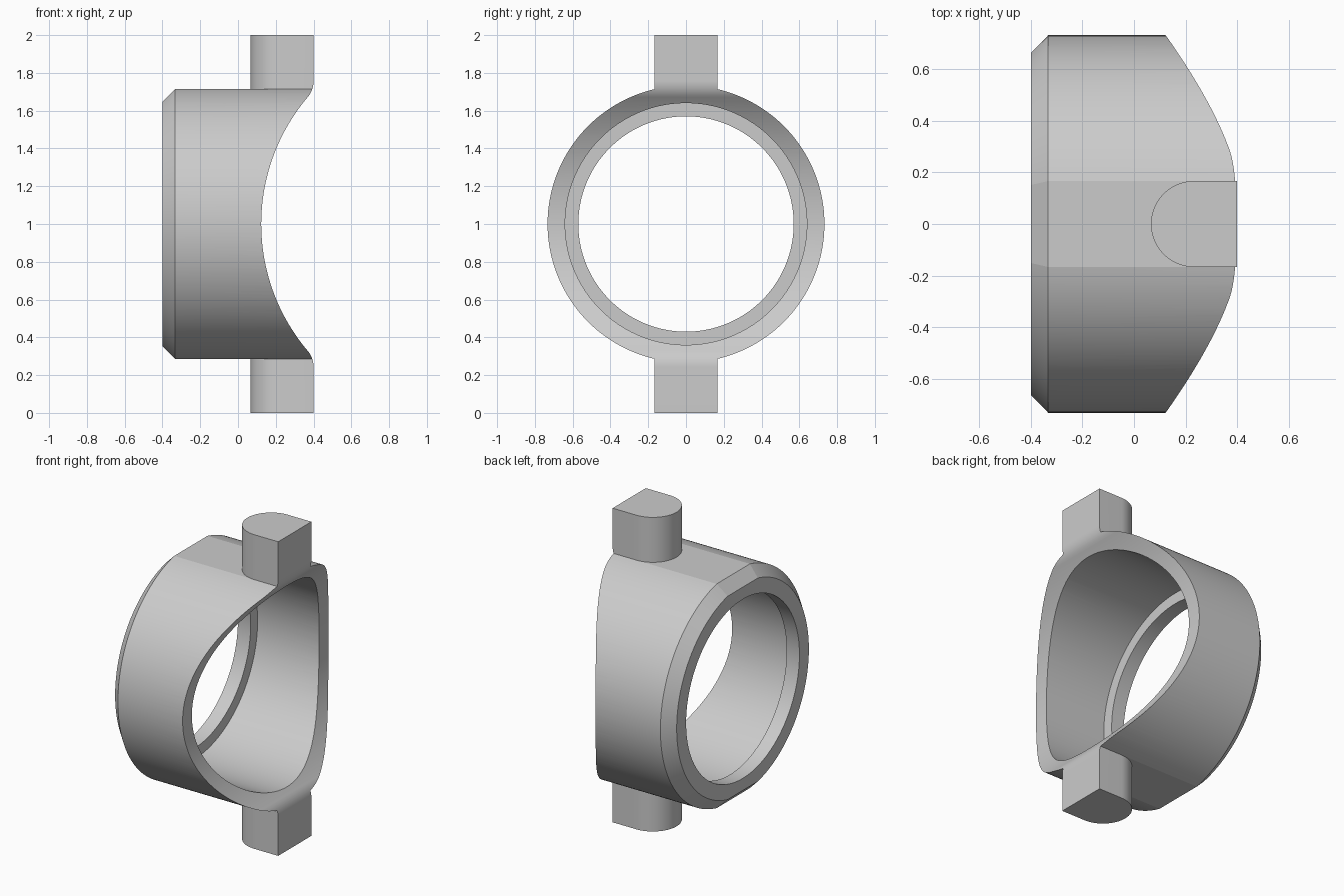
import bpy, bmesh, math

cube = bpy.data.objects.get("Cube")
if cube:
    bpy.data.objects.remove(cube, do_unlink=True)

MID = 1.0          # height of the ring axis
HALF_TAB = 0.167   # half width of the pins and of the flats
SEG = 160

grey = bpy.data.materials.new("light grey")
grey.use_nodes = True
grey.diffuse_color = (0.6, 0.6, 0.6, 1)
grey.node_tree.nodes["Principled BSDF"].inputs["Base Color"].default_value = (0.6, 0.6, 0.6, 1)


def loft(name, sections):
    """Closed solid through rings of equal point count."""
    bm = bmesh.new()
    rings = [[bm.verts.new(p) for p in s] for s in sections]
    for a, b in zip(rings, rings[1:]):
        for i in range(len(a)):
            j = (i + 1) % len(a)
            bm.faces.new((a[i], a[j], b[j], b[i]))
    bm.faces.new(rings[0])
    bm.faces.new(rings[-1])
    bmesh.ops.recalc_face_normals(bm, faces=bm.faces)
    mesh = bpy.data.meshes.new(name)
    bm.to_mesh(mesh)
    bm.free()
    mesh.materials.append(grey)
    obj = bpy.data.objects.new(name, mesh)
    bpy.context.collection.objects.link(obj)
    return obj


def circle(x, r):
    return [(x, r * math.cos(t), MID + r * math.sin(t))
            for t in (2 * math.pi * i / SEG for i in range(SEG))]


def flatted(x, r):
    """Circle with a flat at the top and bottom."""
    a = math.asin(HALF_TAB / 0.733)
    half = SEG // 2
    pts = []
    for side in (0, math.pi):
        for i in range(half + 1):
            t = side - math.pi / 2 + a + (math.pi - 2 * a) * i / half
            pts.append((x, r * math.cos(t), MID + r * math.sin(t)))
    return pts


def combine(target, tool, operation):
    mod = target.modifiers.new(operation, "BOOLEAN")
    mod.operation, mod.solver, mod.object = operation, "EXACT", tool
    bpy.context.view_layer.objects.active = target
    bpy.ops.object.modifier_apply(modifier=mod.name)
    bpy.data.objects.remove(tool, do_unlink=True)


# Ring with a chamfered end and flats
ring = loft("yoke_ring", [flatted(-0.4, 0.665), flatted(-0.333, 0.733), flatted(0.6, 0.733)])

# D-shaped pins, above and below
outline = [(0.6, -HALF_TAB), (0.6, HALF_TAB)]
for i in range(41):
    t = math.pi / 2 + math.pi * i / 40
    outline.append((0.233 + HALF_TAB * math.cos(t), HALF_TAB * math.sin(t)))
pins = loft("pins", [[(x, y, z) for x, y in outline] for z in (0, 2)])
combine(ring, pins, "UNION")

# Stepped bore, leaving a lip at the chamfered end
bore = loft("bore", [circle(-0.6, 0.57), circle(-0.31, 0.57), circle(-0.31, 0.64), circle(1, 0.64)])
combine(ring, bore, "DIFFERENCE")

# Saddle cut, rounded into the flat pin faces
R, CX, FACE, FILLET = 1.04, 1.163, 0.4, 0.133
fx = FACE - FILLET
fz = math.sqrt((R + FILLET) ** 2 - (CX - fx) ** 2)
alpha = math.atan2(fz, CX - fx)
upper = [(CX - R * math.cos(alpha * i / 40), R * math.sin(alpha * i / 40)) for i in range(1, 41)]
for i in range(1, 17):
    t = -alpha * (1 - i / 16)
    upper.append((fx + FILLET * math.cos(t), fz + FILLET * math.sin(t)))
upper += [(FACE, 1.2), (1.5, 1.2)]
cut = [(x, -z) for x, z in reversed(upper)] + [(CX - R, 0)] + upper
saddle = loft("saddle", [[(x, y, MID + z) for x, z in cut] for y in (-1, 1)])
combine(ring, saddle, "DIFFERENCE")

# Smooth curves, crisp edges
bpy.ops.object.select_all(action="DESELECT")
ring.select_set(True)
bpy.context.view_layer.objects.active = ring
bpy.ops.object.shade_smooth_by_angle(angle=math.radians(8))
